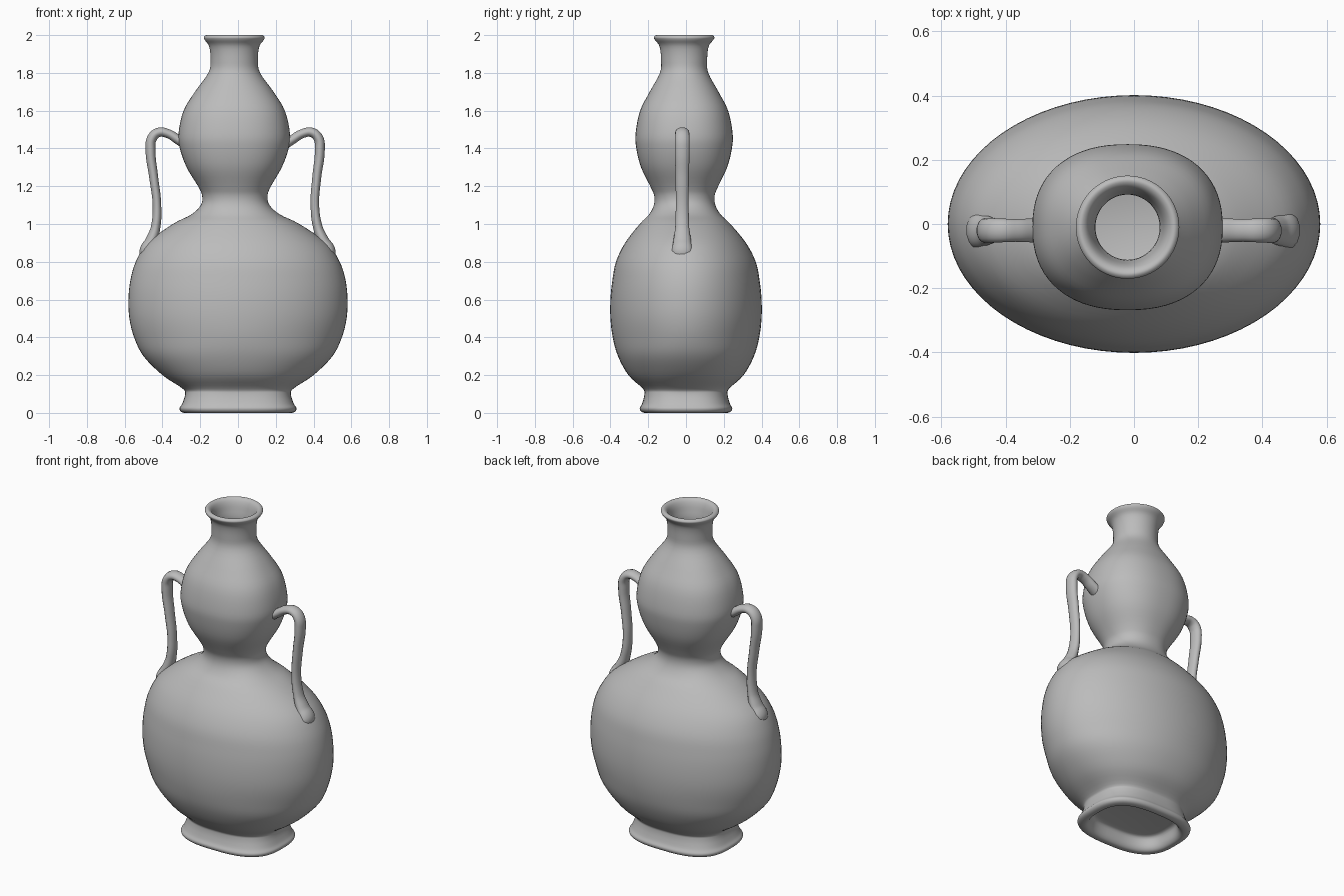
import bpy, bmesh, math
from mathutils import Vector

cube = bpy.data.objects.get("Cube")
if cube:
    bpy.data.objects.remove(cube, do_unlink=True)

glaze = bpy.data.materials.new("plain grey clay")
glaze.use_nodes = True
GREY = (0.5, 0.5, 0.5, 1)
glaze.diffuse_color = GREY
glaze.node_tree.nodes["Principled BSDF"].inputs["Base Color"].default_value = GREY

SIDES = 72
STEPS = 4


def lean(z):
    """Slight sideways drift of the upper half, from 0 at the belly to 1 at the neck."""
    t = min(max((z - 0.7) / 0.6, 0), 1)
    return t * t * (3 - 2 * t)


def smooth_path(rows):
    """Catmull-Rom interpolation through the section rows."""
    rows = [Vector(r) for r in rows]
    result = []
    for i in range(len(rows) - 1):
        a, b = rows[max(i - 1, 0)], rows[i]
        c, d = rows[i + 1], rows[min(i + 2, len(rows) - 1)]
        for k in range(STEPS):
            t = k / STEPS
            result.append(0.5 * (2 * b + (c - a) * t + (2 * a - 5 * b + 4 * c - d) * t ** 2
                                 + (3 * b - a - 3 * c + d) * t ** 3))
    return result + [rows[-1]]


def add_ring(bm, section):
    """Superellipse ring from (height, half width, half depth, squareness)."""
    z, rx, ry, power = section
    ring = []
    for i in range(SIDES):
        angle = math.tau * i / SIDES
        c, s = math.cos(angle), math.sin(angle)
        x = rx * math.copysign(abs(c) ** (2 / power), c)
        y = ry * math.copysign(abs(s) ** (2 / power), s)
        ring.append(bm.verts.new((x - 0.02 * lean(z), y - 0.01 * lean(z), z)))
    return ring


def loft(name, sections):
    bm = bmesh.new()
    rings = [add_ring(bm, s) for s in sections]
    for low, high in zip(rings, rings[1:]):
        for i in range(SIDES):
            j = (i + 1) % SIDES
            bm.faces.new((low[i], low[j], high[j], high[i]))
    bm.faces.new(rings[0][::-1])
    bm.faces.new(rings[-1])
    bmesh.ops.recalc_face_normals(bm, faces=bm.faces)
    mesh = bpy.data.meshes.new(name)
    bm.to_mesh(mesh)
    bm.free()
    obj = bpy.data.objects.new(name, mesh)
    bpy.context.collection.objects.link(obj)
    mesh.materials.append(glaze)
    mesh.shade_smooth()
    mesh.set_sharp_from_angle(angle=math.radians(50))
    return obj


# Recessed underside and flared foot
foot = [
    (0.08, 0.2, 0.14, 2.8), (0.07, 0.235, 0.17, 2.8), (0.02, 0.25, 0.185, 2.8),
    (0, 0.27, 0.205, 2.8), (0.005, 0.3, 0.235, 2.8), (0.025, 0.31, 0.245, 2.8),
    (0.05, 0.295, 0.232, 2.8), (0.1, 0.28, 0.22, 2.7), (0.13, 0.295, 0.23, 2.5),
]
# Flattened round belly, waist and squarish upper bulb
belly = [
    (0.2, 0.4, 0.305, 2.2), (0.3, 0.5, 0.36, 2.1), (0.4, 0.55, 0.388, 2),
    (0.5, 0.575, 0.4, 2), (0.6, 0.58, 0.4, 2), (0.7, 0.57, 0.39, 2),
    (0.8, 0.54, 0.37, 2), (0.9, 0.475, 0.32, 2), (1, 0.335, 0.24, 2.1),
    (1.05, 0.235, 0.19, 2.2), (1.1, 0.182, 0.163, 2.2), (1.15, 0.173, 0.16, 2.2),
    (1.2, 0.193, 0.18, 2.2), (1.3, 0.252, 0.228, 2.3), (1.4, 0.288, 0.253, 2.3),
    (1.48, 0.295, 0.257, 2.3), (1.6, 0.268, 0.233, 2.3), (1.7, 0.208, 0.182, 2.2),
]
# Neck, rolled lip and inner wall down to the hollow floor
neck = [
    (1.8, 0.137, 0.128, 2), (1.87, 0.125, 0.122, 2), (1.94, 0.133, 0.13, 2),
    (1.975, 0.157, 0.155, 2), (1.99, 0.16, 0.16, 2), (2, 0.145, 0.145, 2),
    (1.985, 0.125, 0.125, 2), (1.94, 0.11, 0.11, 2), (1.86, 0.103, 0.103, 2),
    (1.7, 0.16, 0.14, 2), (1.45, 0.25, 0.21, 2), (1.15, 0.13, 0.12, 2),
    (0.9, 0.4, 0.26, 2), (0.6, 0.5, 0.34, 2), (0.3, 0.4, 0.28, 2), (0.18, 0.2, 0.15, 2),
]
loft("vase_body", smooth_path(foot + belly + neck))

# Handles: x, height and thickness along the path, widening where they meet the belly
handle_path = [
    (0.24, 1.41, 1.1), (0.3, 1.445, 0.95), (0.355, 1.478, 0.9), (0.405, 1.485, 0.95),
    (0.44, 1.455, 1), (0.448, 1.39, 1), (0.432, 1.25, 0.9), (0.418, 1.1, 0.85),
    (0.43, 0.98, 0.95), (0.455, 0.91, 1.2), (0.48, 0.855, 1.5), (0.465, 0.8, 1.2),
]


def make_handle(name, side):
    curve = bpy.data.curves.new(name, "CURVE")
    curve.dimensions = "3D"
    curve.bevel_depth = 0.027
    curve.bevel_resolution = 5
    curve.resolution_u = 6
    curve.use_fill_caps = True
    spline = curve.splines.new("BEZIER")
    spline.bezier_points.add(len(handle_path) - 1)
    for point, (x, z, radius) in zip(spline.bezier_points, handle_path):
        point.co = (side * x - 0.015 * lean(z), 0, z)
        point.radius = radius
        point.handle_left_type = point.handle_right_type = "AUTO"
    curve.materials.append(glaze)
    obj = bpy.data.objects.new(name, curve)
    # Flattened strap: wider front to back than across
    obj.scale.y = 1.45
    obj.location.y = -0.02
    bpy.context.collection.objects.link(obj)


make_handle("left_handle", 1)
make_handle("right_handle", -1)
